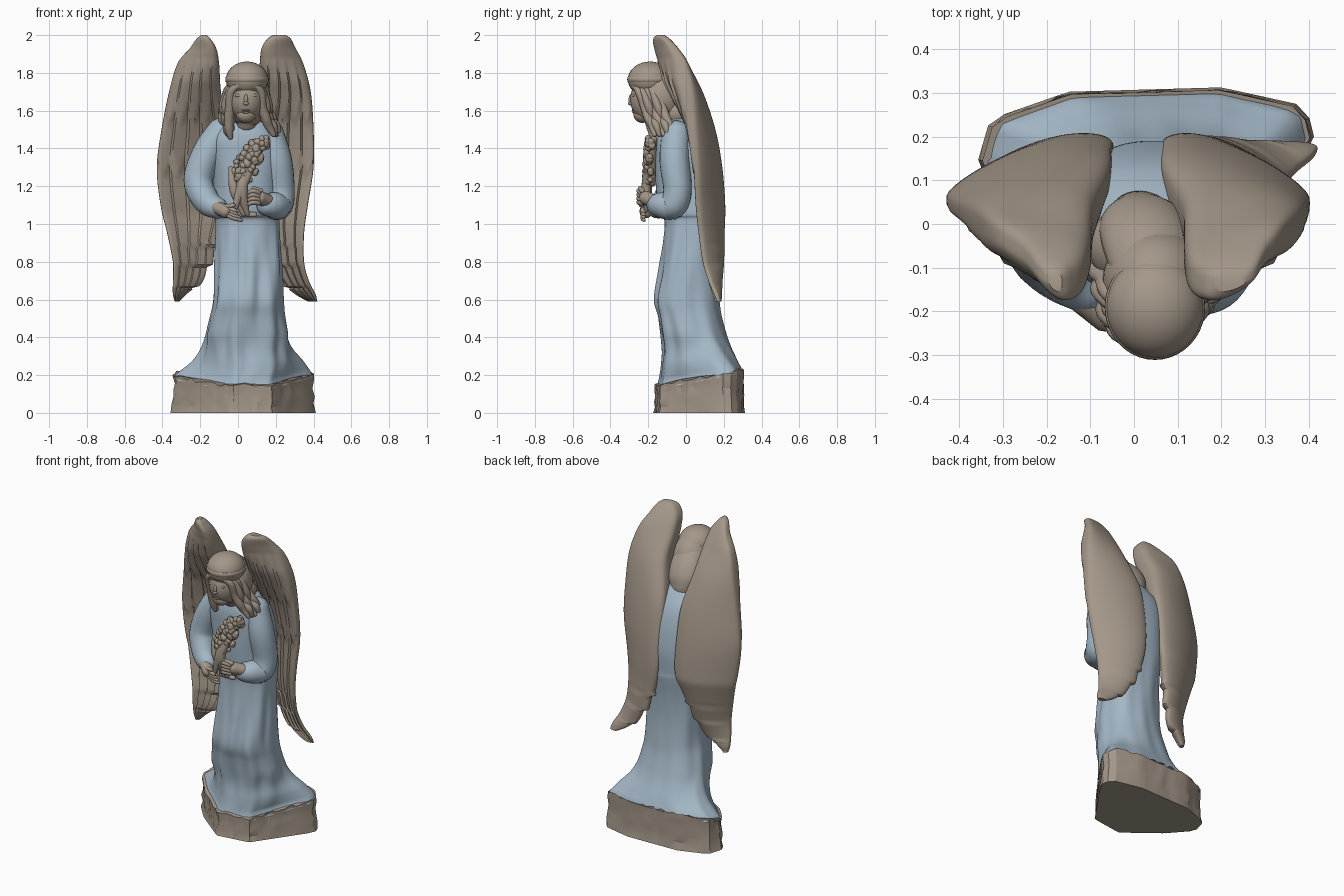
import bpy, bmesh, random
from math import sin, cos, pi
from mathutils import Vector, Matrix
from mathutils.geometry import intersect_line_line_2d

random.seed(4)
if "Cube" in bpy.data.objects:
    bpy.data.objects.remove(bpy.data.objects["Cube"])


def material(name, rgb):
    mat = bpy.data.materials.new(name)
    mat.use_nodes = True
    mat.diffuse_color = (*rgb, 1)
    mat.node_tree.nodes["Principled BSDF"].inputs["Base Color"].default_value = (*rgb, 1)
    return mat


CLAY = material("warm clay", (.37, .31, .25))
BLUE = material("pale blue", (.37, .475, .565))


def finish(name, bm, mat, angle=40):
    bmesh.ops.recalc_face_normals(bm, faces=bm.faces)
    mesh = bpy.data.meshes.new(name)
    bm.to_mesh(mesh)
    bm.free()
    mesh.materials.append(mat)
    obj = bpy.data.objects.new(name, mesh)
    bpy.context.collection.objects.link(obj)
    bpy.ops.object.select_all(action='DESELECT')
    obj.select_set(True)
    bpy.context.view_layer.objects.active = obj
    bpy.ops.object.shade_smooth_by_angle(angle=angle * pi / 180)


def add_loft(bm, rings):
    """Skin a list of equal point rings and cap both ends."""
    loops = [[bm.verts.new(p) for p in ring] for ring in rings]
    count = len(loops[0])
    for low, high in zip(loops, loops[1:]):
        for i in range(count):
            j = (i + 1) % count
            bm.faces.new((low[i], low[j], high[j], high[i]))
    bm.faces.new(loops[0][::-1])
    bm.faces.new(loops[-1])


def spline(rows, steps):
    """Smooth curve through rows of any width."""
    rows = [Vector(r) for r in rows]
    out = []
    for i in range(len(rows) - 1):
        a, b, c = rows[max(i - 1, 0)], rows[i], rows[i + 1]
        d = rows[min(i + 2, len(rows) - 1)]
        for k in range(steps):
            t = k / steps
            out.append((b * 2 + (c - a) * t + (a * 2 - b * 5 + c * 4 - d) * t ** 2
                        + (b * 3 - a - c * 3 + d) * t ** 3) * .5)
    return out + [rows[-1]]


def tubes(name, paths, mat, flat=1, sides=14):
    """Round-ended limbs; each path point is x, y, z, radius."""
    bm = bmesh.new()
    for path in paths:
        pts = spline(path, 6)
        rings = []
        for i, p in enumerate(pts):
            along = (pts[min(i + 1, len(pts) - 1)] - pts[max(i - 1, 0)]).to_3d().normalized()
            side = along.cross(Vector((0, 1, 0))).normalized()
            up = side.cross(along)
            ends = [(0, 1)]
            if i == 0:
                ends = [(-.65, .4), (-.4, .8), (0, 1)]
            elif i == len(pts) - 1:
                ends = [(0, 1), (.4, .8), (.65, .4)]
            for shift, scale in ends:
                r = p[3] * scale
                rings.append([p.to_3d() + along * shift * p[3] + side * r * cos(2 * pi * k / sides)
                              + up * r * flat * sin(2 * pi * k / sides) for k in range(sides)])
        add_loft(bm, rings)
    finish(name, bm, mat, 60)


def blobs(name, items, mat, seg=20):
    """Ellipsoids given as centre and radii."""
    bm = bmesh.new()
    for centre, radii in items:
        m = Matrix.Translation(centre) @ Matrix.Diagonal((*radii, 1))
        bmesh.ops.create_uvsphere(bm, u_segments=seg, v_segments=seg * 2 // 3, radius=1, matrix=m)
    finish(name, bm, mat, 60)


def ramp(value):
    return min(max(value, 0), 1)


# Rock plinth: irregular outline, chiselled sides, top rising to the back
OUTLINE = [Vector(p) for p in [(.415, .19), (.395, .27), (.2, .313), (-.15, .303), (-.33, .24),
                               (-.362, .13), (-.24, -.01), (-.03, -.175), (.18, -.145)]]
MID, HALF = Vector((.025, .07)), Vector((.388, .245))
SLOPE = .19


def outline_at(a):
    ray = Vector((cos(a), sin(a)))
    for p, q in zip(OUTLINE, OUTLINE[1:] + OUTLINE[:1]):
        hit = intersect_line_line_2d(MID, MID + ray * 2, p, q)
        if hit:
            return hit - MID
    return ray * .2


rings = []
for level in range(6):
    f = level / 5
    ring = []
    for k in range(60):
        p = outline_at(2 * pi * k / 60 + .01) * (1 - .025 * f ** 2 - random.uniform(0, .045) * (0 < level < 5))
        p += MID
        top = .155 + SLOPE * max(p.y + .1, -.05) + random.uniform(-.01, .01) * f
        ring.append((p.x, p.y, top * f))
    rings.append(ring)
bm = bmesh.new()
add_loft(bm, rings)
finish("rock_base", bm, CLAY, 18)

# Gown: z, left x, right x, front y, back y
GOWN = [(.135, -.35, .4, -.165, .303), (.17, -.325, .385, -.15, .295), (.25, -.245, .345, -.135, .27),
        (.35, -.19, .285, -.125, .235), (.5, -.15, .25, -.145, .19), (.6, -.13, .24, -.165, .175),
        (.75, -.125, .235, -.14, .165), (.9, -.12, .225, -.12, .17), (1.02, -.12, .22, -.115, .185),
        (1.06, -.135, .23, -.145, .185), (1.2, -.13, .22, -.16, .19), (1.35, -.15, .23, -.165, .17),
        (1.45, -.15, .22, -.165, .14), (1.52, -.1, .18, -.15, .1), (1.57, -.05, .13, -.13, .06)]
rings = []
for z, xl, xr, yf, yb in spline(GOWN, 6):
    foot = ramp((.42 - z) / .24)
    fold = .05 * ramp((1.05 - z) * 4) * ramp((z - .17) * 5)
    ring = []
    for k in range(96):
        a = 2 * pi * k / 96
        o = outline_at(a + .01)
        sharp = Vector((o.x / HALF.x, o.y / HALF.y))
        c, s = cos(a), sin(a)
        rounded = Vector((c, s)) / (abs(c) ** 2.5 + abs(s) ** 2.5) ** .4
        front = .3 + .7 * max(-s, 0)
        p = rounded.lerp(sharp, foot)
        p *= 1 + fold * front * (sin(8 * a - 7 * z) + .5 * sin(13 * a + 3 * z) - .4)
        x, y = (xl + xr) / 2 + p.x * (xr - xl) / 2, (yf + yb) / 2 + p.y * (yb - yf) / 2
        # Hem rises toward the back with the plinth
        ring.append((x, y, z + SLOPE * max(y + .1, -.05) * ramp((.4 - z) * 4)))
    rings.append(ring)
bm = bmesh.new()
add_loft(bm, rings)
finish("gown", bm, BLUE, 60)

# Wings: z, back y, outer y, thickness, then inner and outer x for right and left
WING = [(2, -.11, -.13, .05, .165, .195, .185, .255), (1.98, -.085, -.11, .1, .145, .22, .155, .28),
        (1.93, -.045, -.07, .14, .115, .255, .125, .305), (1.85, .01, -.025, .17, .1, .32, .115, .345),
        (1.7, .1, .01, .17, .09, .365, .11, .385), (1.5, .17, .035, .13, .055, .405, .065, .4),
        (1.3, .205, .055, .1, .05, .43, .06, .4), (1.1, .22, .065, .09, .05, .41, .065, .37),
        (.95, .215, .08, .08, .09, .375, .09, .35), (.8, .21, .1, .06, .14, .345, .15, .35),
        (.7, .2, .13, .05, .19, .345, .22, .375), (.63, .195, .16, .04, .27, .345, .3, .41),
        (.59, .19, .175, .02, .31, .335, .37, .42)]


def feather(t, z):
    quill = t * 5 % 1
    depth = .018 * quill
    for edge in (1.36, 1.64):
        if z > edge - .1 * sin(pi * quill):
            depth += .013
    return depth * ramp((1.88 - z) * 8)


def wing(name, side, column, tip_forward):
    rings = []
    for row in spline(WING, 8):
        z, yb, yo, th = row[:4]
        xi, xo = row[column], row[column + 1]
        if .66 < z < .9:
            xi += .03 * (z * 9 % 1) - .015
        ring = []
        for k in range(80):
            a = 2 * pi * k / 80
            t = .5 - .5 * cos(a)
            rim = abs(sin(a)) ** .6
            y = yb - th / 2 + (yo - yb + th / 2) * t ** 2 - tip_forward * ramp((1.05 - z) / .45)
            if sin(a) > 0:
                y += .5 * th * rim * (1 - .3 * t)
            else:
                y -= (.5 * th * (1 - .5 * t) + feather(t, z)) * rim
            ring.append((side * (xi + (xo - xi) * t), y, z))
        rings.append(ring)
    bm = bmesh.new()
    add_loft(bm, rings)
    finish(name, bm, CLAY, 38)


wing("right_wing", -1, 4, .12)
wing("left_wing", 1, 6, 0)

# Sleeves
tubes("right_sleeve", [[(-.08, -.04, 1.5, .075), (-.16, -.05, 1.38, .08), (-.21, -.06, 1.23, .078),
                        (-.165, -.11, 1.12, .07), (-.1, -.155, 1.08, .055)]], BLUE, 1, 24)
tubes("left_sleeve", [[(.16, -.05, 1.49, .078), (.205, -.06, 1.34, .08), (.225, -.045, 1.18, .075),
                       (.215, -.07, 1.1, .075), (.185, -.13, 1.1, .068), (.14, -.16, 1.1, .055)]], BLUE, 1, 24)

# Hands, each a palm with four fingers and a thumb
hand = [[(-.12, -.17, 1.09, .034), (-.06, -.215, 1.065, .036)], [(-.07, -.22, 1.09, .014), (-.02, -.24, 1.1, .01)]]
hand += [[(-.06, -.222, 1.05 + .013 * i, .013), (-.02, -.23, 1.03 + .014 * i, .012),
          (.02 - .01 * i, -.222, 1.02 + .014 * i, .009)] for i in range(4)]
tubes("right_hand", hand, CLAY)
hand = [[(.16, -.17, 1.12, .036), (.11, -.215, 1.14, .038)], [(.12, -.23, 1.175, .014), (.08, -.245, 1.19, .011)]]
hand += [[(.11, -.236, 1.165 - .018 * i, .014), (.08, -.25, 1.175 - .02 * i, .013),
          (.055, -.24, 1.165 - .02 * i, .01)] for i in range(4)]
tubes("left_hand", hand, CLAY)

# Bouquet: leaves, stems and clustered blossoms
tubes("bouquet_leaves", [[(.03, -.18, 1.05, .012), (-.02, -.2, 1.18, .025), (-.04, -.19, 1.3, .01)],
                         [(.05, -.18, 1.05, .012), (.02, -.21, 1.18, .032), (.05, -.2, 1.32, .02)],
                         [(-.02, -.21, 1.07, .012), (.02, -.215, 1.2, .026), (.08, -.19, 1.32, .02)],
                         [(.0, -.17, 1.05, .014), (.09, -.17, 1.05, .014)],
                         [(.02, -.18, 1.22, .03), (.06, -.18, 1.34, .045), (.14, -.17, 1.45, .02)]], CLAY, .8)
buds = []
for i in range(60):
    f = i / 59
    spread = .055 * sin(pi * (.2 + .72 * f))
    off = random.uniform(-1, 1)
    r = random.uniform(.015, .022)
    buds.append(((.015 + .13 * f ** 1.3 + off * spread, -.19 - .028 * (1 - off * off) + .015 * f,
                  1.23 + .23 * f - off * .02), (r, r, r)))
blobs("bouquet_blossoms", buds, CLAY, 9)

# Head, neck and face
blobs("head", [((.045, -.195, 1.66), (.092, .1, .12)), ((.042, -.232, 1.58), (.052, .046, .045))], CLAY, 32)
tubes("neck", [[(.045, -.16, 1.6, .055), (.045, -.11, 1.54, .065)]], CLAY)
blobs("face_features", [((.042, -.29, 1.658), (.011, .014, .03)), ((.042, -.294, 1.638), (.016, .013, .01)),
                        ((.042, -.276, 1.602), (.024, .012, .006)), ((.042, -.273, 1.591), (.019, .012, .007))]
      + [((.042 + s * .037, -.274, z), (.022, .012, h)) for s in (-1, 1) for z, h in ((1.68, .01), (1.712, .006))],
      CLAY, 14)

# Hair: rounded mass, crown, band, side locks and fall down the back
blobs("hair_mass", [((.05, -.13, 1.67), (.122, .12, .155)), ((.025, -.05, 1.59), (.13, .105, .1))], CLAY, 28)
blobs("hair_crown", [((.048, -.19, 1.765), (.112, .118, .095))], CLAY, 28)
ring = [(cos(2 * pi * k / 40), sin(2 * pi * k / 40)) for k in range(40)]
bm = bmesh.new()
add_loft(bm, [[(.048 + .113 * s * c, -.19 + .119 * s * d, 1.765 + h) for c, d in ring]
              for s, h in ((.95, -.016), (1.01, -.011), (1.02, 0), (1.01, .011), (.95, .016))])
finish("hair_band", bm, CLAY, 50)
locks = []
for i in range(5):
    d = .024 * i
    wave = .008 * (-1) ** i
    locks.append([(.02 - d / 2, -.28 + d, 1.742, .018), (-.035 - d / 4, -.25 + d, 1.7, .022),
                  (-.05 - d / 4 + wave, -.22 + d, 1.62, .025), (-.04 - d / 3 - wave, -.2 + d, 1.555, .025),
                  (-.055 + d / 4 + wave, -.185 + d, 1.5, .023), (-.04 + d / 4, -.175 + d, 1.455, .012)])
    locks.append([(.07 + d / 2, -.28 + d, 1.742, .018), (.12 + d / 4, -.25 + d, 1.7, .022),
                  (.135 + d / 4 - wave, -.22 + d, 1.62, .025), (.14 + d / 3 + wave, -.2 + d, 1.56, .025),
                  (.17 + d / 3 - wave, -.18 + d, 1.52, .023), (.19 + d / 3, -.165 + d, 1.47, .013)])
tubes("side_locks", locks, CLAY, .9)
tubes("back_hair", [[(.04, -.1, 1.72, .095), (.03, -.04, 1.66, .105), (.02, .0, 1.6, .1), (.015, .025, 1.555, .075)]],
      CLAY, .7, 24)
